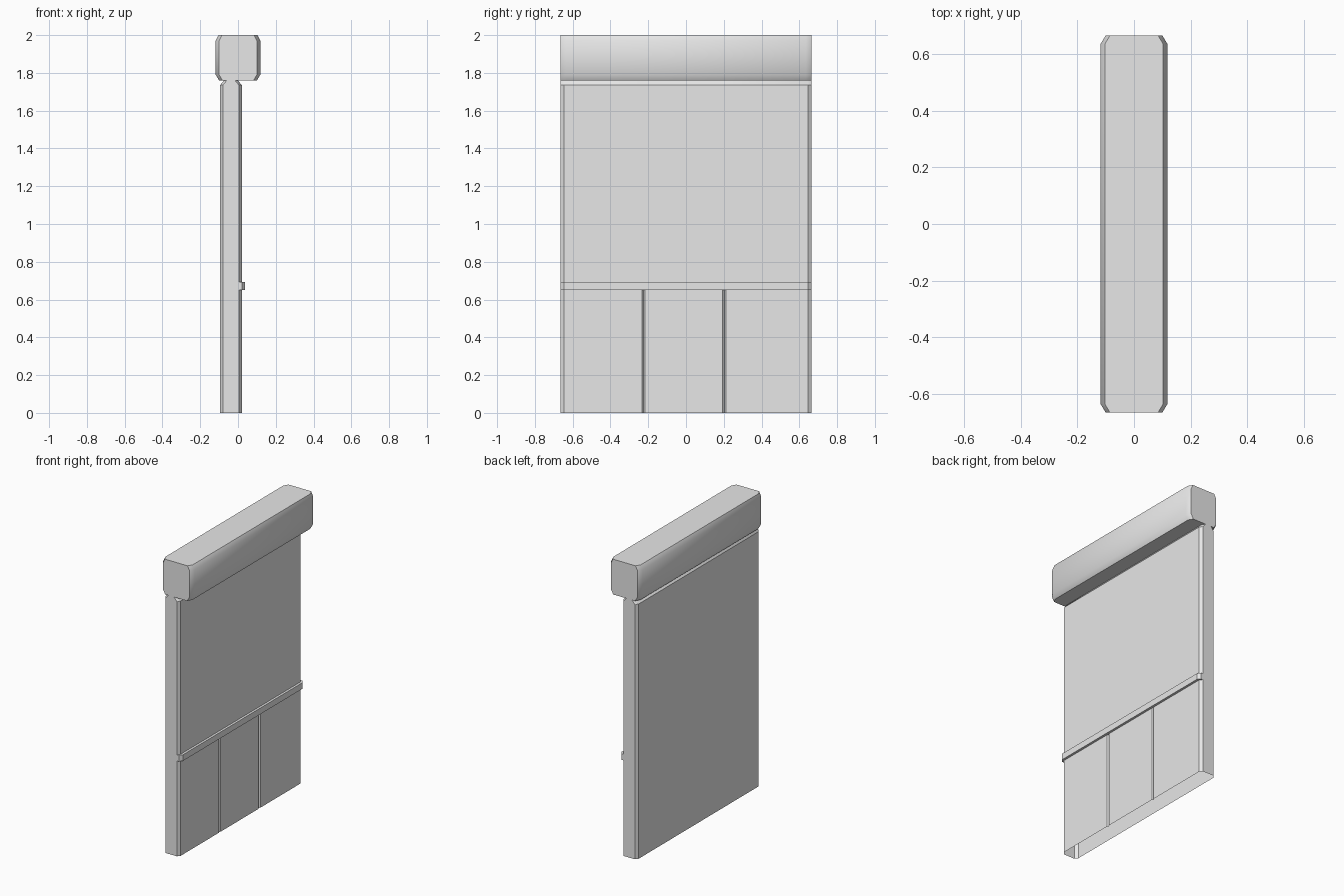
import bpy
import bmesh
import math

cube = bpy.data.objects.get("Cube")
if cube:
    bpy.data.objects.remove(cube, do_unlink=True)

grey = bpy.data.materials.new("light grey")
grey.use_nodes = True
grey.diffuse_color = (0.8, 0.8, 0.8, 1)
grey.node_tree.nodes["Principled BSDF"].inputs["Base Color"].default_value = (0.8, 0.8, 0.8, 1)

HALF = 0.665  # half of the wall length


def loft(name, rings, bottom=True, angle=30):
    """Join horizontal rings, given as (z, [(x, y), ...]), into a shell."""
    bm = bmesh.new()
    loops = [[bm.verts.new((x, y, z)) for x, y in pts] for z, pts in rings]
    for low, high in zip(loops, loops[1:]):
        for i in range(len(low)):
            j = (i + 1) % len(low)
            bm.faces.new((low[i], low[j], high[j], high[i]))
    bm.faces.new(loops[-1])
    if bottom:
        bm.faces.new(loops[0][::-1])
    mesh = bpy.data.meshes.new(name)
    bm.to_mesh(mesh)
    bm.free()
    mesh.materials.append(grey)
    obj = bpy.data.objects.new(name, mesh)
    bpy.context.collection.objects.link(obj)
    bpy.ops.object.select_all(action="DESELECT")
    obj.select_set(True)
    bpy.context.view_layer.objects.active = obj
    bpy.ops.object.shade_smooth_by_angle(angle=math.radians(angle))
    return obj


def wall_outline(inset=0.0, groove=0.0):
    """Chamfered wall plan with two notches on the +x side."""
    x0, x1, cx, cy = -0.095 + inset, 0.02 - inset, 0.015, 0.02
    pts = [(x0 + cx, -HALF), (x1 - cx, -HALF), (x1, -HALF + cy)]
    for y in (-0.225, 0.203):
        pts += [(x1, y - 0.009), (x1 - groove, y), (x1, y + 0.009)]
    pts += [(x1, HALF - cy), (x1 - cx, HALF), (x0 + cx, HALF),
            (x0, HALF - cy), (x0, -HALF + cy)]
    return pts


def cap_outline(inset=0.0):
    """Chamfered cap plan, narrowed in x only."""
    x, y, cx, cy = 0.118 - inset, HALF, 0.018, 0.03
    return [(-x + cx, -y), (x - cx, -y), (x, -y + cy), (x, y - cy),
            (x - cx, y), (-x + cx, y), (-x, y - cy), (-x, -y + cy)]


# Wall panel, open underneath, grooved below the rail
loft("wall_panel", [
    (0, wall_outline(groove=0.01)),
    (0.67, wall_outline(groove=0.01)),
    (0.672, wall_outline()),
    (1.735, wall_outline()),
    (1.765, wall_outline(inset=0.025)),
], bottom=False)

# Thick cap along the top
loft("top_cap", [
    (1.76, cap_outline(0.018)),
    (1.79, cap_outline()),
    (1.97, cap_outline()),
    (2.0, cap_outline(0.015)),
], angle=40)

# Thin rail across the panelled side
rail = [(0.003, -HALF), (0.02, -HALF), (0.036, -HALF + 0.02),
        (0.036, HALF - 0.02), (0.02, HALF), (0.003, HALF)]
loft("wall_rail", [(0.65, rail), (0.692, rail)])
